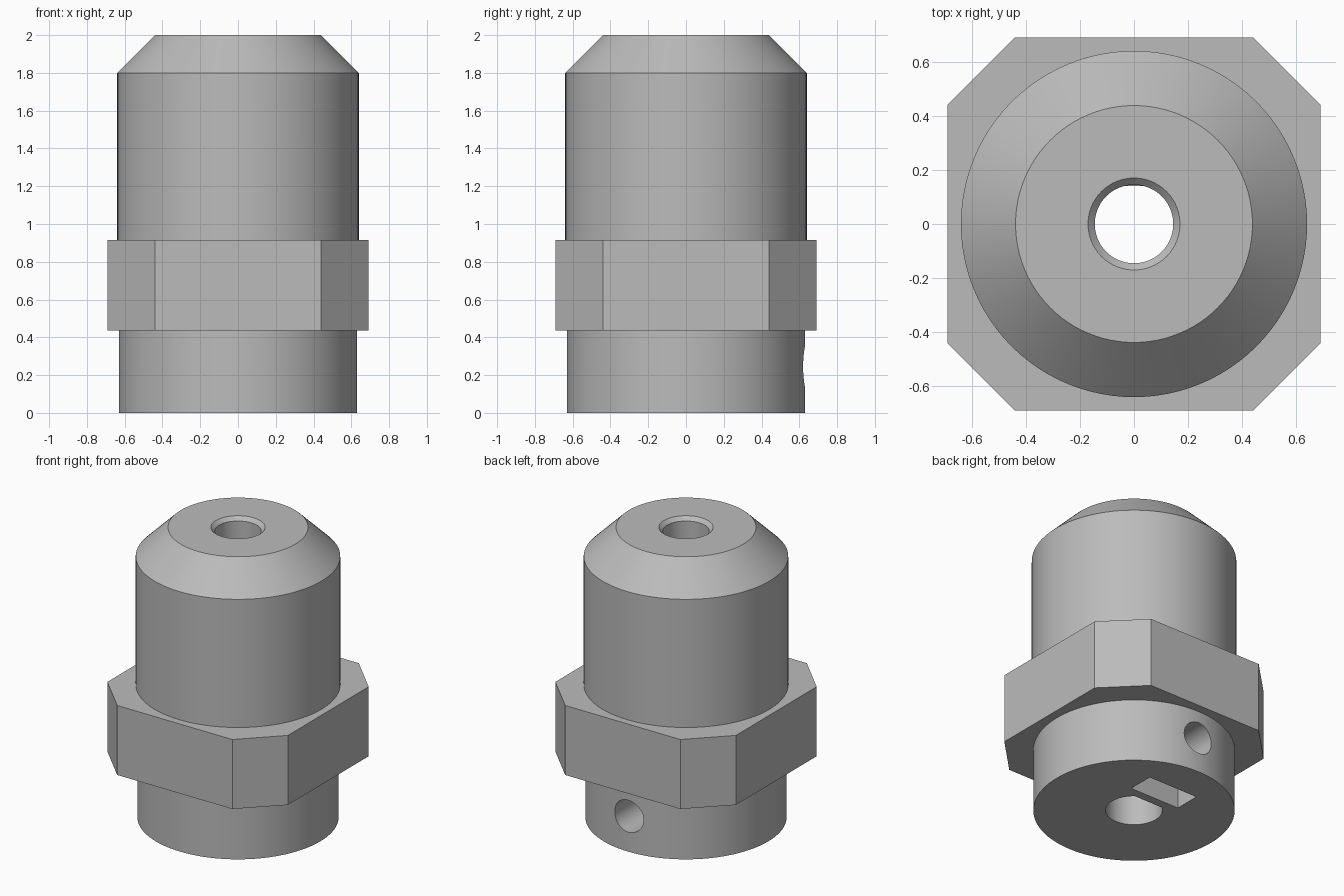
import bpy, bmesh, math

cube = bpy.data.objects.get("Cube")
if cube:
    bpy.data.objects.remove(cube, do_unlink=True)

SEGMENTS = 96

grey = bpy.data.materials.new("plain grey")
grey.use_nodes = True
colour = (0.5, 0.5, 0.5, 1)
grey.diffuse_color = colour
grey.node_tree.nodes["Principled BSDF"].inputs["Base Color"].default_value = colour


def add_object(name, bm):
    bmesh.ops.recalc_face_normals(bm, faces=bm.faces)
    mesh = bpy.data.meshes.new(name)
    bm.to_mesh(mesh)
    bm.free()
    mesh.materials.append(grey)
    obj = bpy.data.objects.new(name, mesh)
    bpy.context.collection.objects.link(obj)
    return obj


def turned(name, profile):
    """Solid of revolution from (radius, height) pairs, capped at both ends."""
    bm = bmesh.new()
    rings = []
    for r, z in profile:
        angles = [2 * math.pi * i / SEGMENTS for i in range(SEGMENTS)]
        rings.append([bm.verts.new((r * math.cos(a), r * math.sin(a), z)) for a in angles])
    for low, high in zip(rings, rings[1:]):
        for i in range(SEGMENTS):
            j = (i + 1) % SEGMENTS
            bm.faces.new((low[i], low[j], high[j], high[i]))
    bm.faces.new(rings[0])
    bm.faces.new(rings[-1])
    return add_object(name, bm)


def prism(name, outline, bottom, top):
    """Straight extrusion of an outline in the ground plane."""
    bm = bmesh.new()
    face = bm.faces.new([bm.verts.new((x, y, bottom)) for x, y in outline])
    extruded = bmesh.ops.extrude_face_region(bm, geom=[face])["geom"]
    moved = [v for v in extruded if isinstance(v, bmesh.types.BMVert)]
    bmesh.ops.translate(bm, verts=moved, vec=(0, 0, top - bottom))
    return add_object(name, bm)


def combine(target, tool, operation):
    """Apply a boolean and discard the tool object."""
    tool.hide_render = True
    mod = target.modifiers.new(tool.name, "BOOLEAN")
    mod.operation, mod.solver, mod.object = operation, "EXACT", tool
    bpy.context.view_layer.objects.active = target
    bpy.ops.object.modifier_apply(modifier=mod.name)
    bpy.data.objects.remove(tool, do_unlink=True)


# Turned body with a tapered top
body = turned("collared_hub", [(0.63, 0), (0.63, 0.67), (0.64, 0.67), (0.64, 1.8), (0.438, 2)])

# Square collar with cut corners
side, cut = 0.69, 0.44
corners = [(side, -cut), (side, cut), (cut, side), (-cut, side),
           (-side, cut), (-side, -cut), (-cut, -side), (cut, -side)]
combine(body, prism("collar", corners, 0.435, 0.915), "UNION")

# Upper bore with a small chamfer at its mouth
combine(body, turned("upper_bore", [(0.145, 0.5), (0.145, 1.975), (0.17, 2), (0.17, 2.1)]), "DIFFERENCE")

# Lower bore with one flat side
bore, flat = 0.178, 0.14
start = math.asin(flat / bore)
sweep = math.pi + 2 * start
d_shape = []
for i in range(73):
    a = start - sweep * i / 72
    d_shape.append((bore * math.cos(a), bore * math.sin(a)))
combine(body, prism("flatted_bore", d_shape, -0.1, 0.915), "DIFFERENCE")

# Nut slot open at the bottom
slot = [(-0.19, 0.2), (0.19, 0.2), (0.19, 0.38), (-0.19, 0.38)]
combine(body, prism("nut_slot", slot, -0.1, 0.435), "DIFFERENCE")

# Set screw hole through the back wall
screw_hole = turned("screw_hole", [(0.11, 0.05), (0.11, 0.8)])
screw_hole.rotation_euler = (-math.pi / 2, 0, 0)
screw_hole.location = (0, 0, 0.245)
bpy.context.view_layer.update()
combine(body, screw_hole, "DIFFERENCE")

# Smooth round walls, crisp edges
bpy.ops.object.select_all(action="DESELECT")
body.select_set(True)
bpy.context.view_layer.objects.active = body
bpy.ops.object.shade_smooth_by_angle(angle=math.radians(25))
